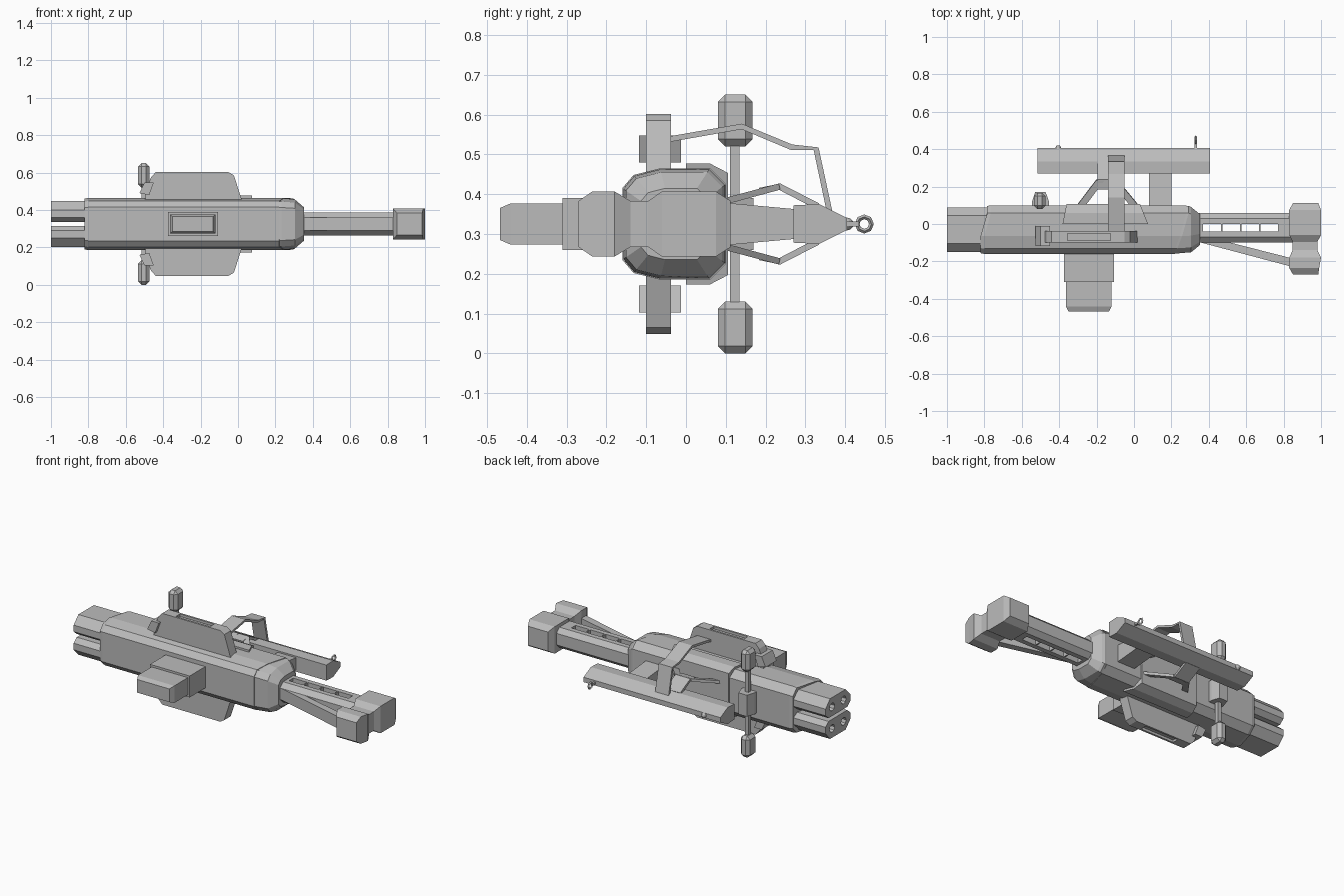
import bpy, bmesh, math
from mathutils import Vector

cube = bpy.data.objects.get("Cube")
if cube:
    bpy.data.objects.remove(cube, do_unlink=True)

ZC = 0.325  # height of the symmetry plane
grey = bpy.data.materials.new("grey metal")
grey.use_nodes = True
grey.diffuse_color = (0.5, 0.5, 0.5, 1)
grey.node_tree.nodes["Principled BSDF"].inputs["Base Color"].default_value = (0.5, 0.5, 0.5, 1)


def loft(name, rings):
    """Skin a row of equal-length point rings and cap both ends."""
    bm = bmesh.new()
    rows = [[bm.verts.new(p) for p in ring] for ring in rings]
    n = len(rows[0])
    for a, b in zip(rows, rows[1:]):
        for i in range(n):
            j = (i + 1) % n
            bm.faces.new((a[i], a[j], b[j], b[i]))
    bm.faces.new(rows[0])
    bm.faces.new(rows[-1])
    bmesh.ops.recalc_face_normals(bm, faces=bm.faces)
    mesh = bpy.data.meshes.new(name)
    bm.to_mesh(mesh)
    bm.free()
    mesh.materials.append(grey)
    obj = bpy.data.objects.new(name, mesh)
    bpy.context.collection.objects.link(obj)
    return obj


def box(name, x, y, z, bevel=0.0):
    obj = loft(name, [[(a, y[0], z[0]), (a, y[1], z[0]), (a, y[1], z[1]), (a, y[0], z[1])] for a in x])
    if bevel:
        mod = obj.modifiers.new("chamfer", "BEVEL")
        mod.width, mod.segments = bevel, 1
    return obj


def prism_x(name, profile, x):
    return loft(name, [[(a, y, z) for y, z in profile] for a in x])


def both(half):
    """Close a (y, half height) outline around the symmetry plane."""
    return [(y, ZC + h) for y, h in half] + [(y, ZC - h) for y, h in reversed(half)]


def mirrored(obj):
    """Repeat a part below the symmetry plane."""
    pivot = bpy.data.objects.get("mirror_centre")
    if not pivot:
        pivot = bpy.data.objects.new("mirror_centre", None)
        pivot.location.z = ZC
        pivot.hide_render = True
        bpy.context.collection.objects.link(pivot)
    mod = obj.modifiers.new("mirror", "MIRROR")
    mod.use_axis = (False, False, True)
    mod.mirror_object = pivot
    return obj


def cut(obj, cutters):
    for c in cutters:
        mod = obj.modifiers.new("cut", "BOOLEAN")
        mod.object, mod.operation, mod.solver = c, "DIFFERENCE", "EXACT"
        c.hide_render = True
        c.hide_set(True)


def ribbon(name, path, width, thick):
    """Flat strap through (x, y, z) points, wide along x."""
    pts = [Vector(p) for p in path]
    rings = []
    for i, p in enumerate(pts):
        t = pts[min(i + 1, len(pts) - 1)] - pts[max(i - 1, 0)]
        n = Vector((0, -t.z, t.y)).normalized() * thick / 2
        w = Vector((width / 2, 0, 0))
        rings.append([p - w - n, p + w - n, p + w + n, p - w + n])
    return loft(name, rings)


# Main body, with slanted ends and a tapered rear cap
section = [(-0.16, 0.09), (-0.132, 0.123), (-0.065, 0.14), (0.06, 0.14), (0.1, 0.1)]
outline = both(section)
seam = lambda y: 0.22 + 0.06 * min(1, max(0, (y + 0.12) / 0.13))


def body_ring(xf, scale):
    return [(xf(y), -0.03 + (y + 0.03) * scale, ZC + (z - ZC) * scale) for y, z in outline]


nose = lambda y: -0.82 if y < -0.06 else -0.785
loft("body", [body_ring(nose, 0.97), body_ring(lambda y: nose(y) + 0.02, 1), body_ring(seam, 1)])
loft("rear_cap", [body_ring(lambda y: seam(y) - 0.02, 0.97), body_ring(lambda y: seam(y) + 0.012, 0.98),
                  body_ring(lambda y: 0.305, 0.93), body_ring(lambda y: 0.352, 0.64)])

# Twin barrel blocks with four bored muzzles
block = [(-0.15, 0.035), (-0.15, 0.075), (-0.105, 0.122), (0.045, 0.122), (0.088, 0.075),
         (0.088, 0.035), (0.06, 0.01), (-0.12, 0.01)]
for tag, s in (("upper", 1), ("lower", -1)):
    barrels = prism_x(tag + "_barrels", [(y, ZC + s * h) for y, h in block], (-1, -0.7))
    bores = []
    for k, cy in enumerate((-0.085, 0.025)):
        ring = [(cy + 0.024 * math.cos(a * math.pi / 4), ZC + s * 0.065 + 0.024 * math.sin(a * math.pi / 4))
                for a in range(8)]
        bores.append(prism_x(f"{tag}_bore_cutter_{k}", ring, (-1.05, -0.93)))
    cut(barrels, bores)

# Rear stock: slotted bar, diagonal strut and shoulder rest
bar = prism_x("stock_bar", both([(-0.1, 0.035), (-0.07, 0.062), (0.03, 0.062), (0.058, 0.035)]), (0.33, 0.86))
cut(bar, [box(f"slot_cutter_{i}", (0.37 + 0.102 * i, 0.465 + 0.102 * i), (-0.04, 0.0), (0.2, 0.45)) for i in range(4)])
loft("stock_strut", [[(x, y, ZC + h) for y, h in ((a, -0.035), (b, -0.035), (b, 0.035), (a, 0.035))]
                     for x, a, b in ((0.36, -0.1, -0.06), (0.85, -0.23, -0.185))])
rest = [(-0.27, 0.058, 0.85, 0.985), (-0.235, 0.082, 0.83, 0.99), (-0.18, 0.082, 0.83, 1.0),
        (-0.14, 0.058, 0.848, 0.98), (-0.095, 0.058, 0.848, 0.98), (-0.06, 0.082, 0.83, 1.0),
        (0.075, 0.082, 0.83, 1.0), (0.112, 0.058, 0.85, 0.985)]
loft("shoulder_rest", [[(a, y, ZC - h), (b, y, ZC - h), (b, y, ZC + h), (a, y, ZC + h)] for y, h, a, b in rest])

# Front magazine
box("magazine_socket", (-0.375, -0.108), (-0.31, -0.14), (0.26, 0.39))
loft("magazine", [[(-0.242 - w, y, ZC - h), (-0.242 + w, y, ZC - h), (-0.242 + w, y, ZC + h), (-0.242 - w, y, ZC + h)]
                  for y, w, h in ((-0.29, 0.122, 0.052), (-0.44, 0.122, 0.052), (-0.468, 0.108, 0.04))])

# Upper and lower fins with a recessed slot and a tilted knob
fin = [(-0.5, 0.1), (-0.49, 0.19), (-0.465, 0.25), (-0.44, 0.277), (-0.05, 0.277), (-0.022, 0.26), (0.02, 0.13), (0.02, 0.1)]
for tag, s in (("upper", 1), ("lower", -1)):
    panel = loft(tag + "_fin", [[(x, y, ZC + s * h) for x, h in fin] for y in (-0.1, -0.038)])
    zs = sorted((ZC + s * 0.262, ZC + s * 0.35))
    cut(panel, [box(tag + "_fin_slot_cutter", (-0.355, -0.125), (-0.088, -0.05), zs)])
knob = [(-0.527, 0.165), (-0.475, 0.155), (-0.45, 0.222), (-0.5, 0.222)]
mirrored(loft("fin_knob", [[(x, y, ZC + h) for x, h in knob] for y in (-0.118, -0.012)]))

# Vertical crossbar with padded ends and a clamp on the body
box("crossbar_rod", (-0.515, -0.49), (0.11, 0.135), (0.1, 0.55))
mirrored(box("crossbar_pad", (-0.535, -0.473), (0.08, 0.167), (0.52, 0.65), 0.018))
loft("crossbar_clamp", [[(-0.5 - w, y, 0.26), (-0.5 + w, y, 0.26), (-0.5 + w, y, 0.39), (-0.5 - w, y, 0.39)]
                        for y, w in ((0.08, 0.045), (0.12, 0.045), (0.17, 0.028))])

# Back saddle plate hugging the body
saddle = both([(0.0, 0.152), (0.06, 0.152), (0.106, 0.128)])
loft("saddle_plate", [[(x0 + k * max(0, y) , y, z) for y, z in saddle] for x0, k in ((-0.382, 0.2), (0.075, -0.4))])

# Side tube, its mount, hooks and straps
tube = both([(0.27, 0.047), (0.335, 0.05), (0.405, 0.015)])
prism_x("side_tube", tube, (-0.515, 0.405))
loft("tube_mount", [[(0.08, y, ZC - h), (0.2, y, ZC - h), (0.2, y, ZC + h), (0.08, y, ZC + h)]
                    for y, h in ((0.08, 0.055), (0.19, 0.045), (0.3, 0.035))])
ribbon("top_strap", [(-0.095, -0.06, 0.535), (-0.095, 0.14, 0.57), (-0.095, 0.265, 0.518),
                     (-0.095, 0.327, 0.514), (-0.095, 0.362, 0.35)], 0.09, 0.014)
for tag, x0, x1 in (("front", -0.29, -0.18), ("rear", 0.01, -0.11)):
    mirrored(ribbon(tag + "_brace", [(x0, 0.09, ZC + 0.055), (x1, 0.235, ZC + 0.094)], 0.045, 0.016))
mirrored(ribbon("brace_plate", [(-0.145, 0.185, ZC + 0.083), (-0.145, 0.235, ZC + 0.094),
                                (-0.145, 0.33, ZC + 0.045)], 0.1, 0.016))
bpy.ops.mesh.primitive_uv_sphere_add(segments=10, ring_count=6, radius=0.016, location=(-0.405, 0.405, ZC))
bpy.context.object.name = "tube_stud"
bpy.context.object.data.materials.append(grey)
box("hook_neck", (0.324, 0.336), (0.39, 0.435), (ZC - 0.006, ZC + 0.006))
bpy.ops.mesh.primitive_torus_add(major_segments=8, minor_segments=4, major_radius=0.018, minor_radius=0.006,
                                 location=(0.33, 0.448, ZC), rotation=(0, math.pi / 2, 0))
bpy.context.object.name = "hook_ring"
bpy.context.object.data.materials.append(grey)
